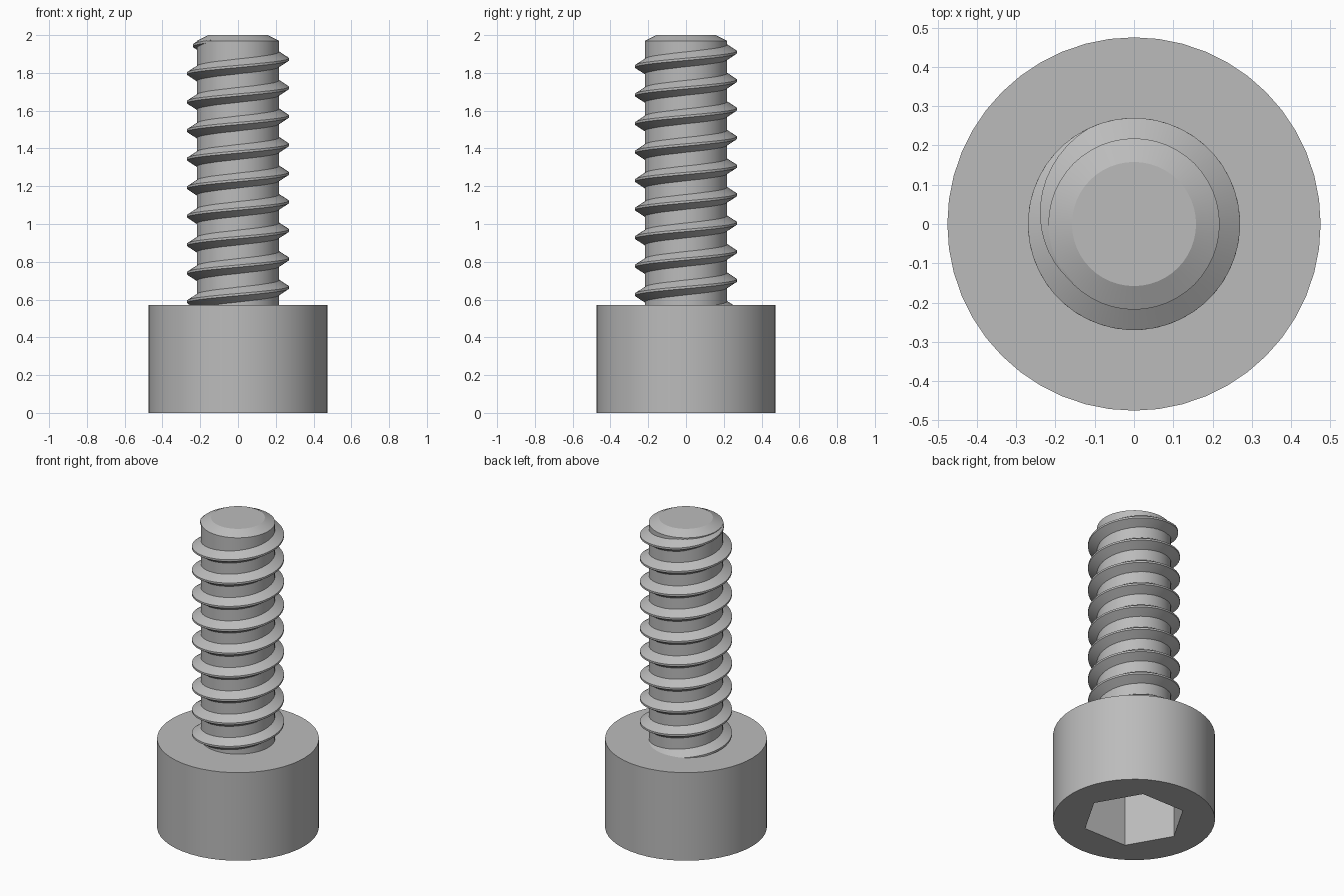
import bpy, bmesh
from math import cos, sin, pi, radians

default = bpy.data.objects.get("Cube")
if default:
    bpy.data.objects.remove(default, do_unlink=True)

HEAD_R, HEAD_H = 0.475, 0.57
CORE_R, CREST_R, TIP_R = 0.218, 0.27, 0.158
HEX_R, HEX_DEPTH = 0.305, 0.36
PITCH, SEG = 0.151, 48

steel = bpy.data.materials.new("steel grey")
steel.use_nodes = True
colour = (0.5, 0.5, 0.5, 1)
steel.diffuse_color = colour
steel.node_tree.nodes["Principled BSDF"].inputs["Base Color"].default_value = colour


def finish(name, bm):
    """Turn a bmesh into a smooth shaded steel object with sharp edges."""
    bmesh.ops.recalc_face_normals(bm, faces=bm.faces)
    mesh = bpy.data.meshes.new(name)
    bm.to_mesh(mesh)
    bm.free()
    mesh.materials.append(steel)
    ob = bpy.data.objects.new(name, mesh)
    bpy.context.collection.objects.link(ob)
    bpy.ops.object.select_all(action='DESELECT')
    ob.select_set(True)
    bpy.context.view_layer.objects.active = ob
    bpy.ops.object.shade_smooth_by_angle(angle=radians(25))
    return ob


def ring(bm, r, z, n):
    return [bm.verts.new((r * cos(2 * pi * i / n), r * sin(2 * pi * i / n), z)) for i in range(n)]


def bridge(bm, a, b):
    n = len(a)
    for i in range(n):
        bm.faces.new((a[i], a[(i + 1) % n], b[(i + 1) % n], b[i]))


# Cylinder head with a hexagonal socket in its underside
bm = bmesh.new()
low, high = ring(bm, HEAD_R, 0, SEG), ring(bm, HEAD_R, HEAD_H, SEG)
bridge(bm, low, high)
bm.faces.new(high)
mouth, floor = ring(bm, HEX_R, 0, 6), ring(bm, HEX_R, HEX_DEPTH, 6)
bridge(bm, mouth, floor)
bm.faces.new(floor)
step = SEG // 6
for k in range(6):
    a, b = mouth[k], mouth[(k + 1) % 6]
    arc = [low[(k * step + j) % SEG] for j in range(step + 1)]
    bm.faces.new([a] + arc + [b])
finish("socket_head", bm)

# Shank core with a chamfered tip
bm = bmesh.new()
rings = [ring(bm, r, z, SEG) for r, z in ((CORE_R, 0.5), (CORE_R, 1.97), (TIP_R, 2))]
for a, b in zip(rings, rings[1:]):
    bridge(bm, a, b)
bm.faces.new(rings[0])
bm.faces.new(rings[-1])
finish("shank", bm)

# Helical thread that starts inside the head and fades out near the tip
CREST_Z = 1.872                      # crest height at angle zero on the last turn
FADE_START, FADE_END = radians(115), radians(228)
ROOT_R = CORE_R - 0.004
bm = bmesh.new()
steps = 9 * SEG + SEG // 2
last = None
first_angle = -2 * pi * 8.9
total = int((FADE_END - first_angle) / (2 * pi / SEG)) + 1
for i in range(total + 1):
    t = first_angle + (FADE_END - first_angle) * i / total
    fade = min(1, max(0, (FADE_END - t) / (FADE_END - FADE_START)))
    z = CREST_Z + PITCH * t / (2 * pi)
    crest = ROOT_R + (CREST_R - ROOT_R) * fade
    half = 0.006 + 0.036 * fade
    section = [bm.verts.new((r * cos(t), r * sin(t), z + dz)) for r, dz in
               ((ROOT_R, -half), (crest, -0.006), (crest, 0.006), (ROOT_R, half))]
    if last:
        bridge(bm, last, section)
    else:
        bm.faces.new(section)
    last = section
bm.faces.new(last)
finish("thread", bm)
